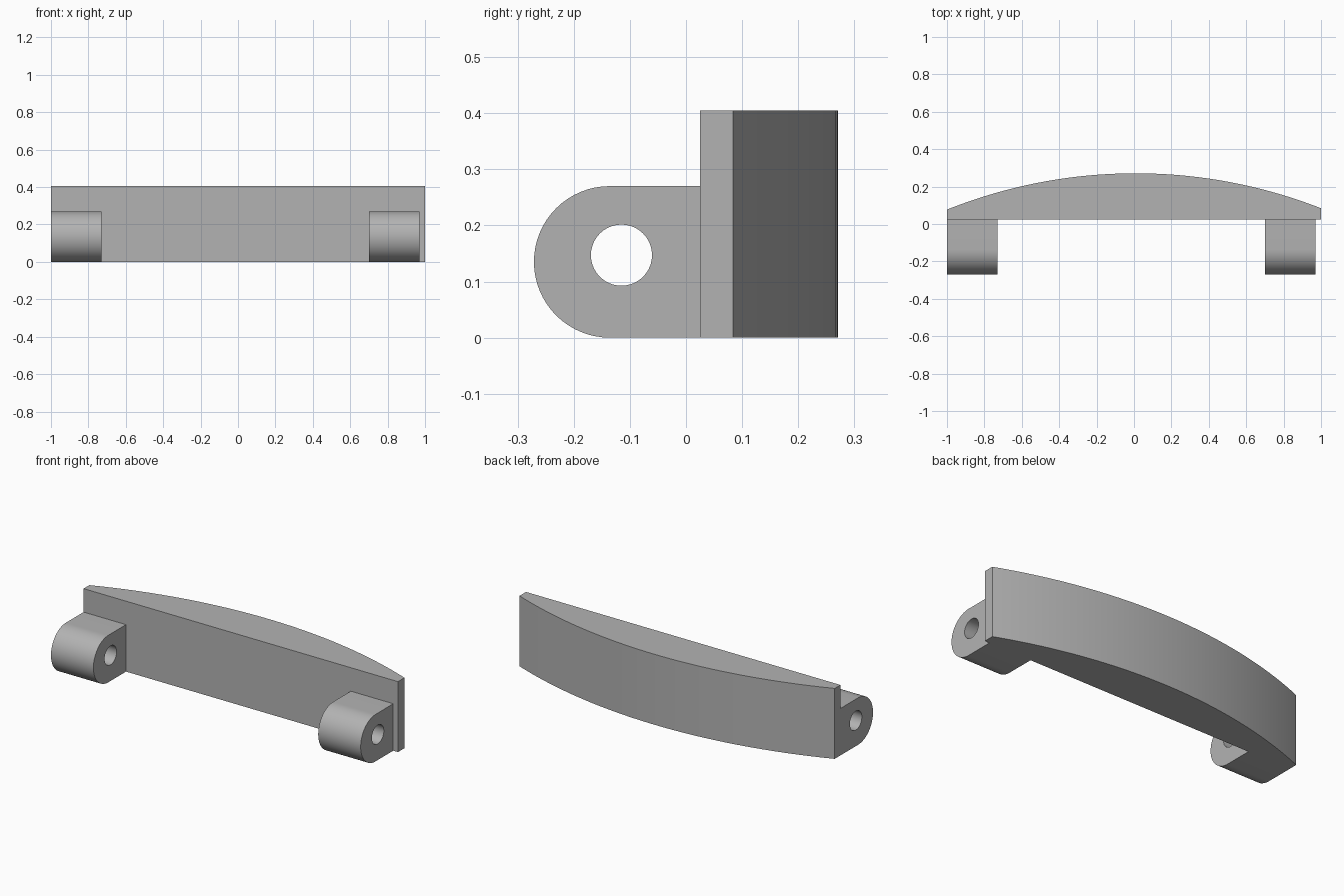
import bpy
import bmesh
from math import sin, cos, pi, sqrt, radians
from mathutils import Vector

cube = bpy.data.objects.get("Cube")
if cube:
    bpy.data.objects.remove(cube, do_unlink=True)

grey = bpy.data.materials.new("plain grey")
grey.use_nodes = True
grey.diffuse_color = (0.45, 0.45, 0.45, 1)
grey.node_tree.nodes["Principled BSDF"].inputs["Base Color"].default_value = grey.diffuse_color


def arc(cx, cy, radius, start, end, steps):
    """Points along an arc, both ends included."""
    angles = [start + (end - start) * i / steps for i in range(steps + 1)]
    return [(cx + radius * cos(a), cy + radius * sin(a)) for a in angles]


def extrude_outline(name, loops, place, offset):
    """Fill closed 2D loops (outline, then holes) and extrude them by offset."""
    bm = bmesh.new()
    edges = []
    for loop in loops:
        verts = [bm.verts.new(place(u, v)) for u, v in loop]
        edges += [bm.edges.new((a, b)) for a, b in zip(verts, verts[1:] + verts[:1])]
    if len(loops) == 1:
        bm.faces.new(verts)
    else:
        bmesh.ops.triangle_fill(bm, edges=edges, use_beauty=True)
    cap = bmesh.ops.extrude_face_region(bm, geom=bm.faces[:], use_keep_orig=True)
    moved = [g for g in cap["geom"] if isinstance(g, bmesh.types.BMVert)]
    bmesh.ops.translate(bm, verts=moved, vec=offset)
    bmesh.ops.recalc_face_normals(bm, faces=bm.faces[:])
    mesh = bpy.data.meshes.new(name)
    bm.to_mesh(mesh)
    bm.free()
    mesh.materials.append(grey)
    obj = bpy.data.objects.new(name, mesh)
    bpy.context.collection.objects.link(obj)
    bpy.ops.object.select_all(action="DESELECT")
    obj.select_set(True)
    bpy.context.view_layer.objects.active = obj
    bpy.ops.object.shade_smooth_by_angle(angle=radians(30))
    return obj


# Bowed bar: flat front, shallow arc across the back
front_y, peak_y, bow_radius, bow_x = 0.025, 0.271, 2.72, 0.009
steps = 64
xs = [1 - 2 * i / steps for i in range(steps + 1)]
back = [(x, peak_y - bow_radius + sqrt(bow_radius ** 2 - (x - bow_x) ** 2)) for x in xs]
bar_outline = [(-1, front_y), (1, front_y)] + back
extrude_outline("bowed_bar", [bar_outline], lambda u, v: (u, v, 0), Vector((0, 0, 0.405)))

# Two rounded mounting lugs, each with a pin hole through it
lug_r = 0.135
lug_outline = [(front_y, 0), (front_y, 2 * lug_r)]
lug_outline += arc(lug_r - 0.271, lug_r, lug_r, pi / 2, 3 * pi / 2, 32)
pin_hole = arc(-0.115, 0.147, 0.0545, 0, 2 * pi, 40)[:-1]
for name, x in (("right_lug", -1), ("left_lug", 0.70)):
    extrude_outline(name, [lug_outline, pin_hole],
                    lambda u, v: (x, u, v), Vector((0.27, 0, 0)))
